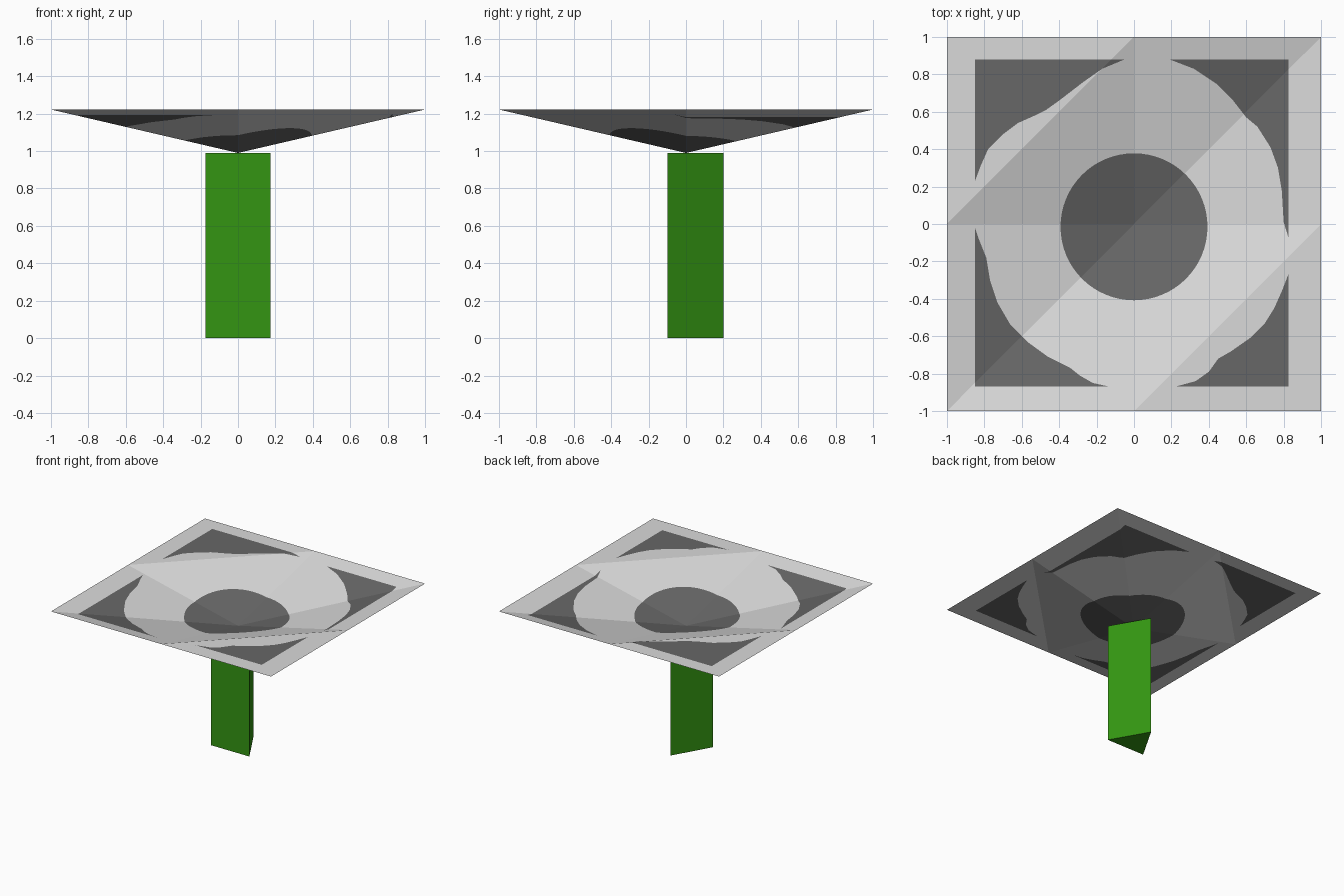
import bpy, bmesh, math
from mathutils import Vector
from mathutils.geometry import delaunay_2d_cdt

if "Cube" in bpy.data.objects:
    bpy.data.objects.remove(bpy.data.objects["Cube"])

LOW, RIM = 0.99, 1.222   # height of the dip and of the rim


def material(name, rgb):
    m = bpy.data.materials.new(name)
    m.diffuse_color = (*rgb, 1.0)
    m.use_nodes = True
    m.node_tree.nodes["Principled BSDF"].inputs["Base Color"].default_value = m.diffuse_color
    return m


light_grey = material("light grey", (0.70, 0.70, 0.70))
dark_grey = material("dark grey", (0.135, 0.135, 0.135))
green = material("green", (0.034, 0.30, 0.006))


def add_object(name, bm, mats):
    me = bpy.data.meshes.new(name)
    bm.to_mesh(me)
    bm.free()
    for m in mats:
        me.materials.append(m)
    ob = bpy.data.objects.new(name, me)
    bpy.context.collection.objects.link(ob)
    return ob


# Stem: upright three-sided prism, flat side to the front
bm = bmesh.new()
ring = []
for k in range(3):
    a = math.radians(90 + 120 * k)
    ring.append(bm.verts.new((0.2 * math.cos(a), 0.2 * math.sin(a), 0)))
base = bm.faces.new(ring)
top = bmesh.ops.extrude_face_region(bm, geom=[base])["geom"]
bmesh.ops.translate(bm, vec=(0, 0, LOW),
                    verts=[v for v in top if isinstance(v, bmesh.types.BMVert)])
bmesh.ops.recalc_face_normals(bm, faces=bm.faces)
add_object("stem", bm, [green])


# Canopy: square sheet folded down to its middle
def height(x, y):
    t = max(abs(x), abs(y)) if x * y > 0 else min(1, abs(x) + abs(y))
    return LOW + (RIM - LOW) * t


# Painted patches: a central disc and one curved-edge patch per corner
disc = [(0.393 * math.cos(k * math.tau / 64), -0.015 + 0.393 * math.sin(k * math.tau / 64))
        for k in range(64)]
back_left = [(-.85, .88), (-.05, .88), (-.17, .83), (-.27, .76), (-.40, .66), (-.47, .61),
             (-.53, .58), (-.62, .54), (-.70, .48), (-.78, .40), (-.82, .31), (-.85, .23)]
back_right = [(.825, .88), (.19, .88), (.32, .83), (.44, .75), (.53, .66), (.60, .57),
              (.66, .52), (.73, .41), (.77, .30), (.79, .18), (.80, .01), (.825, -.07)]
front_left = [(-.85, -.87), (-.85, -.02), (-.83, -.08), (-.79, -.18), (-.77, -.30),
              (-.73, -.42), (-.66, -.54), (-.57, -.63), (-.46, -.71), (-.34, -.77),
              (-.29, -.81), (-.22, -.85), (-.13, -.87)]
front_right = [(.825, -.87), (.825, -.27), (.79, -.36), (.75, -.45), (.70, -.53),
               (.62, -.61), (.52, -.68), (.45, -.72), (.40, -.79), (.33, -.84), (.22, -.87)]
patches = [disc, back_left, back_right, front_left, front_right]


def inside(p, loop):
    hit = False
    for (x1, y1), (x2, y2) in zip(loop, loop[1:] + loop[:1]):
        if (y1 > p[1]) != (y2 > p[1]) and p[0] < x1 + (p[1] - y1) * (x2 - x1) / (y2 - y1):
            hit = not hit
    return hit


# Fold lines, rim and patch outlines are cut into one flat triangulation
points, edges = [], []


def cut(loop, closed=True):
    n, start = len(loop), len(points)
    points.extend(Vector(p) for p in loop)
    edges.extend((start + k, start + (k + 1) % n) for k in range(n if closed else n - 1))


cut([(-1, -1), (0, -1), (1, -1), (1, 0), (1, 1), (0, 1), (-1, 1), (-1, 0)])
for fold in ([(-1, 0), (0, 0), (1, 0)], [(0, -1), (0, 0), (0, 1)],
             [(-1, -1), (0, 0), (1, 1)], [(0, -1), (1, 0)], [(-1, 0), (0, 1)]):
    cut(fold, closed=False)
for patch in patches:
    cut(patch)
verts, _, faces, *_ = delaunay_2d_cdt(points, edges, [], 0, 1e-5)

bm = bmesh.new()
bv = [bm.verts.new((v.x, v.y, height(v.x, v.y))) for v in verts]
for f in faces:
    face = bm.faces.new([bv[i] for i in f])
    c = face.calc_center_median()
    face.material_index = int(any(inside(c, p) for p in patches))
    face.normal_update()
    if face.normal.z < 0:
        face.normal_flip()
add_object("canopy", bm, [light_grey, dark_grey])
